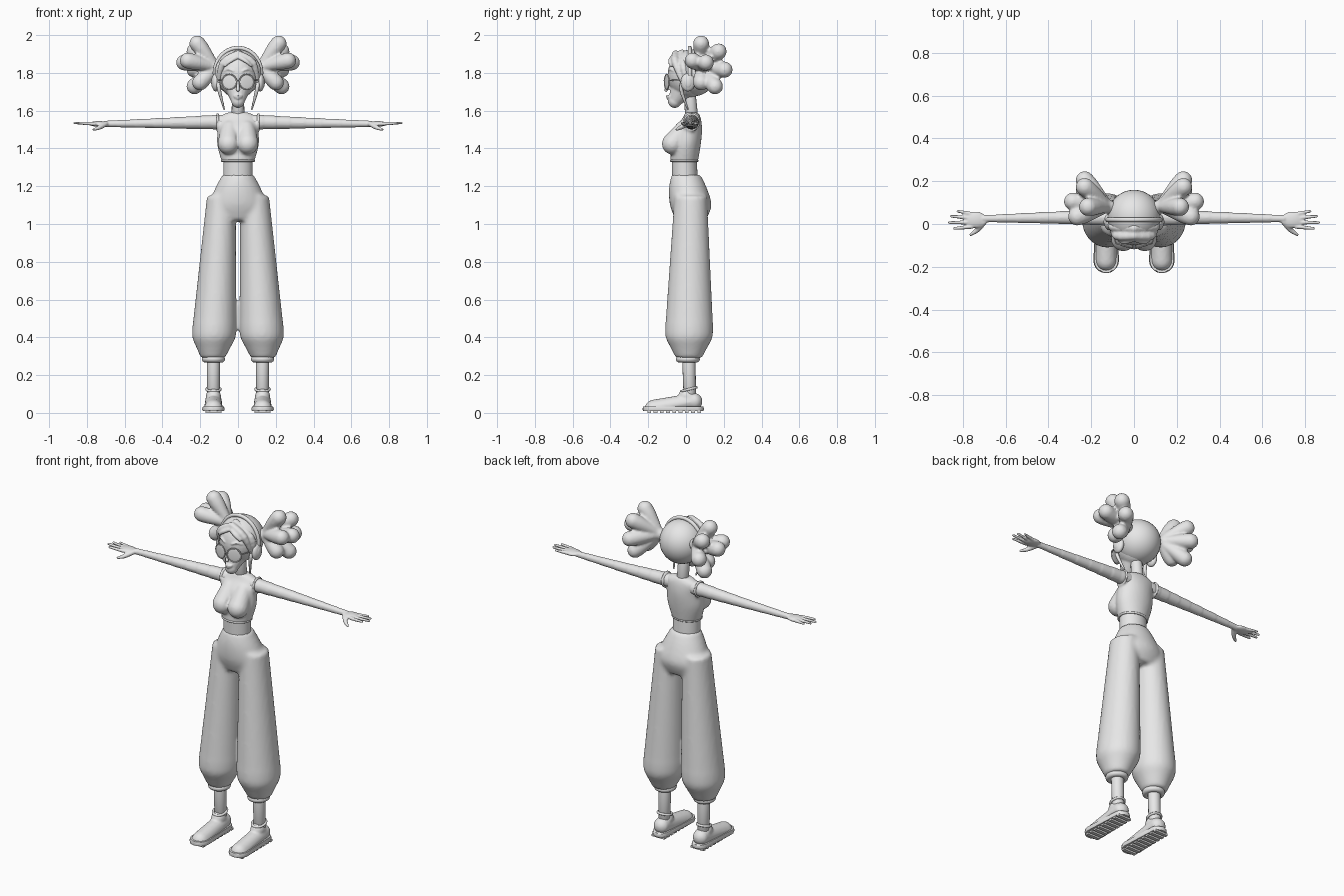
import bpy, bmesh
from math import cos, sin, pi, tau, radians
from mathutils import Vector, Matrix

if "Cube" in bpy.data.objects:
    bpy.data.objects.remove(bpy.data.objects["Cube"])

GREY = (.8, .8, .8, 1)
clay = bpy.data.materials.new("plain_grey")
clay.use_nodes = True
clay.diffuse_color = GREY
clay.node_tree.nodes["Principled BSDF"].inputs["Base Color"].default_value = GREY
bm = bmesh.new()  # workbench shared by the helpers, emptied after each part

def spline(rows, steps=4):
    """Catmull-Rom interpolation through tuples of any length."""
    padded = [rows[0], *rows, rows[-1]]
    result = []
    for i in range(len(rows) - 1):
        for t in [k / steps for k in range(steps)]:
            result.append([b + ((c - a) * t + (2*a - 5*b + 4*c - d) * t * t
                                + (3*b - a - 3*c + d) * t * t * t) / 2
                           for a, b, c, d in zip(*padded[i:i + 4])])
    return result + [rows[-1]]

def skin(loops):
    """Join successive closed loops of vertices with quads."""
    for lower, upper in zip(loops, loops[1:]):
        for k in range(len(lower)):
            bm.faces.new((lower[k - 1], lower[k], upper[k], upper[k - 1]))

def loft(rows, segments=32):
    """Skin upright ellipses given as (height, depth, half width, half depth)."""
    angles = [tau * k / segments for k in range(segments)]
    loops = [[bm.verts.new((half_width * cos(a), depth + half_depth * sin(a), height)) for a in angles]
             for height, depth, half_width, half_depth in spline(rows)]
    skin(loops)
    bm.faces.new(loops[0])
    bm.faces.new(loops[-1])

def drop(start, end, start_radius, end_radius):
    """Tapered capsule between two points."""
    start, end = Vector(start), Vector(end)
    turn = Vector((0, 0, 1)).rotation_difference(end - start)
    sphere = bmesh.ops.create_uvsphere(bm, u_segments=16, v_segments=10, radius=1)
    for vert in sphere["verts"]:
        if vert.co.z < -.01:
            vert.co = start + turn @ vert.co * start_radius
        else:
            vert.co = end + turn @ vert.co * end_radius

def strand(*points):
    """Smooth tube through (x, y, z, radius) points."""
    path = spline(points)
    for a, b in zip(path, path[1:]):
        drop(a[:3], b[:3], a[3], b[3])

def hoop(centre, across, along, thickness, first=0, last=tau, steps=32):
    """Round tube following an elliptical arc spanned by two vectors."""
    centre, across, along = Vector(centre), Vector(across), Vector(along)
    axis = across.cross(along).normalized()
    loops = []
    for a in [first + (last - first) * k / steps for k in range(steps + 1)]:
        arm = across * cos(a) + along * sin(a)
        loops.append([bm.verts.new(centre + arm + thickness * (arm.normalized() * cos(b) + axis * sin(b)))
                      for b in [tau * k / 10 for k in range(10)]])
    skin(loops)
    bmesh.ops.remove_doubles(bm, verts=loops[0] + loops[-1], dist=.0001)

def ball(centre, size, turn=0):
    matrix = Matrix.Translation(centre) @ Matrix.Rotation(turn, 4, "Z") @ Matrix.Diagonal((*size, 1))
    bmesh.ops.create_uvsphere(bm, u_segments=32, v_segments=20, radius=1, matrix=matrix)

def flatten(low, high):
    for vert in bm.verts:
        vert.co.z = min(max(vert.co.z, low), high)

def mirror():
    """Copy everything built so far to the other side."""
    for item in bmesh.ops.duplicate(bm, geom=bm.verts[:] + bm.edges[:] + bm.faces[:])["geom"]:
        if isinstance(item, bmesh.types.BMVert):
            item.co.x *= -1

def finish(name, voxel=0, both_sides=False):
    """Make the object; a voxel size blends its overlapping pieces together."""
    if both_sides:
        mirror()
    bmesh.ops.recalc_face_normals(bm, faces=bm.faces[:])
    mesh = bpy.data.meshes.new(name)
    bm.to_mesh(mesh)
    bm.clear()
    mesh.materials.append(clay)
    part = bpy.data.objects.new(name, mesh)
    bpy.context.collection.objects.link(part)
    bpy.ops.object.select_all(action="DESELECT")
    part.select_set(True)
    bpy.context.view_layer.objects.active = part
    bpy.ops.object.shade_smooth_by_angle(angle=radians(40))
    if voxel:
        blend = part.modifiers.new("blend", "REMESH")
        blend.mode = "VOXEL"
        blend.voxel_size = voxel
        blend.use_smooth_shade = True
        soften = part.modifiers.new("soften", "SMOOTH")
        soften.factor = .5
        soften.iterations = 3

# Trousers: legs flare downwards, then gather in at the cuff
leg_rows = []
for t in [k / 16 for k in range(17)]:
    flare = .076 + .05 * t
    gather = 1 - .5 * max(0, (t - .86) / .14)
    leg_rows.append((1.15 - .86 * t, .025 - .01 * t, flare * gather, (flare + .01) * gather))
loft(leg_rows)
for vert in bm.verts:
    vert.co.x += .148 - .052 * vert.co.z
mirror()
loft([(1.26, 0, .083, .077), (1.19, .01, .12, .1), (1.1, .025, .155, .11), (1.02, .025, .15, .08)])
finish("trousers", voxel=.012)

# Cuffs and ankles
foot_x = .13
hoop((foot_x, .01, .285), (.044, 0, 0), (0, .046, 0), .018)
finish("trouser_cuffs", both_sides=True)
drop((foot_x, .02, .1), (foot_x, .015, .28), .035, .035)
finish("ankles", both_sides=True)

# Shoes: upper, collar, sole and tread bars
drop((foot_x, .04, .06), (foot_x, -.17, .02), .047, .05)
drop((foot_x, .04, .06), (foot_x, 0, .09), .045, .04)
flatten(low=.015, high=.2)
finish("shoe_uppers", voxel=.007, both_sides=True)
hoop((foot_x, .015, .125), (.037, 0, 0), (0, .04, .01), .007)
finish("shoe_collars", both_sides=True)
drop((foot_x, .045, .02), (foot_x, -.17, .02), .05, .06)
flatten(low=.01, high=.035)
for k in range(9):
    place = Matrix.Translation((foot_x, .07 - k * .033, .006))
    bmesh.ops.create_cube(bm, size=1, matrix=place @ Matrix.Diagonal((.085, .02, .012, 1)))
finish("shoe_soles", both_sides=True)

# Bare waist and neck
loft([(1.22, -.005, .078, .068), (1.36, -.01, .078, .066)])
finish("waist")
drop((0, .03, 1.57), (0, .02, 1.68), .036, .032)
finish("neck")

# Sleeveless top with bust and armhole edges
drop((.045, -.01, 1.5), (.05, -.07, 1.425), .05, .058)
hoop((.11, .03, 1.54), (0, .04, 0), (0, 0, .042), .008)
mirror()
loft([(1.33, -.01, .086, .073), (1.42, 0, .11, .078), (1.5, .01, .108, .075),
      (1.56, .03, .108, .048), (1.59, .03, .055, .034)])
finish("sleeveless_top", voxel=.008)
hoop((0, -.01, 1.335), (.084, 0, 0), (0, .07, 0), .006)
finish("top_hem")

# Arms with palms, fanned fingers and thumbs
strand((.08, .03, 1.54, .041), (.35, .03, 1.535, .03), (.7, .025, 1.53, .017))
ball((.74, .02, 1.53), (.05, .039, .015))
for k, length in enumerate((.065, .095, .105, .08)):
    knuckle = Vector((.76, .047 - .02 * k, 1.53))
    fan = .2 - .1 * k
    drop(knuckle, knuckle + length * Vector((cos(fan), sin(fan), .05)), .011, .007)
strand((.7, .01, 1.53, .014), (.735, -.03, 1.51, .012), (.765, -.05, 1.5, .007))
finish("arms", voxel=.005, both_sides=True)

# Head with jaw, nose, lips and brows
strand((0, -.1, 1.676, .007), (.024, -.09, 1.678, .003))
strand((0, -.098, 1.666, .007), (.018, -.09, 1.67, .004))
strand((.025, -.095, 1.81, .004), (.05, -.085, 1.82, .005), (.075, -.065, 1.81, .003))
mirror()
ball((0, .01, 1.79), (.107, .107, .125))
drop((0, -.01, 1.73), (0, -.06, 1.65), .09, .036)
drop((0, -.09, 1.75), (0, -.105, 1.71), .007, .011)
finish("head", voxel=.005)

# Hair cap with locks swept from a centre parting
ball((0, .035, 1.8), (.124, .125, .125))
bmesh.ops.bisect_plane(bm, geom=bm.verts[:] + bm.edges[:] + bm.faces[:], plane_co=(0, -.03, 1.8),
                       plane_no=(0, -.9, -.3), clear_outer=True)
bmesh.ops.holes_fill(bm, edges=bm.edges[:])
finish("hair_cap")
strand((0, -.055, 1.9, .02), (.08, -.055, 1.85, .02), (.105, -.01, 1.73, .01))
strand((0, -.02, 1.905, .02), (.095, -.015, 1.84, .02), (.11, 0, 1.76, .012))
strand((.01, -.075, 1.88, .012), (.045, -.085, 1.86, .011), (.07, -.08, 1.835, .006))
finish("hair_locks", voxel=.006, both_sides=True)
strand((.105, -.015, 1.76, .009), (.1, -.025, 1.71, .011), (.073, .01, 1.607, .005))
finish("side_strands", voxel=.004, both_sides=True)

# Twin bunches: rounded locks fanned around a tie behind each ear
tie = Vector((.115, .08, 1.83))
drop((.1, .07, 1.82), tie, .035, .032)
offsets = [(.085, 0, -.08), (.17, .025, .025), (.15, -.045, .035)]
for k in range(4):
    fan = radians(90 - 48 * k)
    offsets.append((.1 + .015 * min(k, 1), .125 * cos(fan), .125 * sin(fan)))
for tip in map(Vector, offsets):
    strand((*tie, .02), (*(tie + tip * .7), .04), (*(tie + tip), .043))
finish("hair_bunches", voxel=.008, both_sides=True)

# Headband and ear cups
hoop((0, .02, 1.8), (.123, 0, 0), (0, 0, .132), .011, first=-.35, last=pi + .35)
finish("headband")
ball((.118, .01, 1.75), (.022, .038, .048))
ball((.13, .01, 1.75), (.012, .024, .032))
finish("ear_cups", both_sides=True)

# Round glasses: lenses, rims, bridge and temples
lens_centre, lens_turn = (.046, -.102, 1.752), .3
ball(lens_centre, (.039, .004, .039), lens_turn)
finish("lenses", both_sides=True)
hoop(lens_centre, (.04 * cos(lens_turn), .04 * sin(lens_turn), 0), (0, 0, .04), .0035)
strand((.084, -.09, 1.76, .003), (.115, 0, 1.765, .003))
strand((0, -.116, 1.76, .003), (.009, -.113, 1.757, .003))
finish("glasses_frame", both_sides=True)
